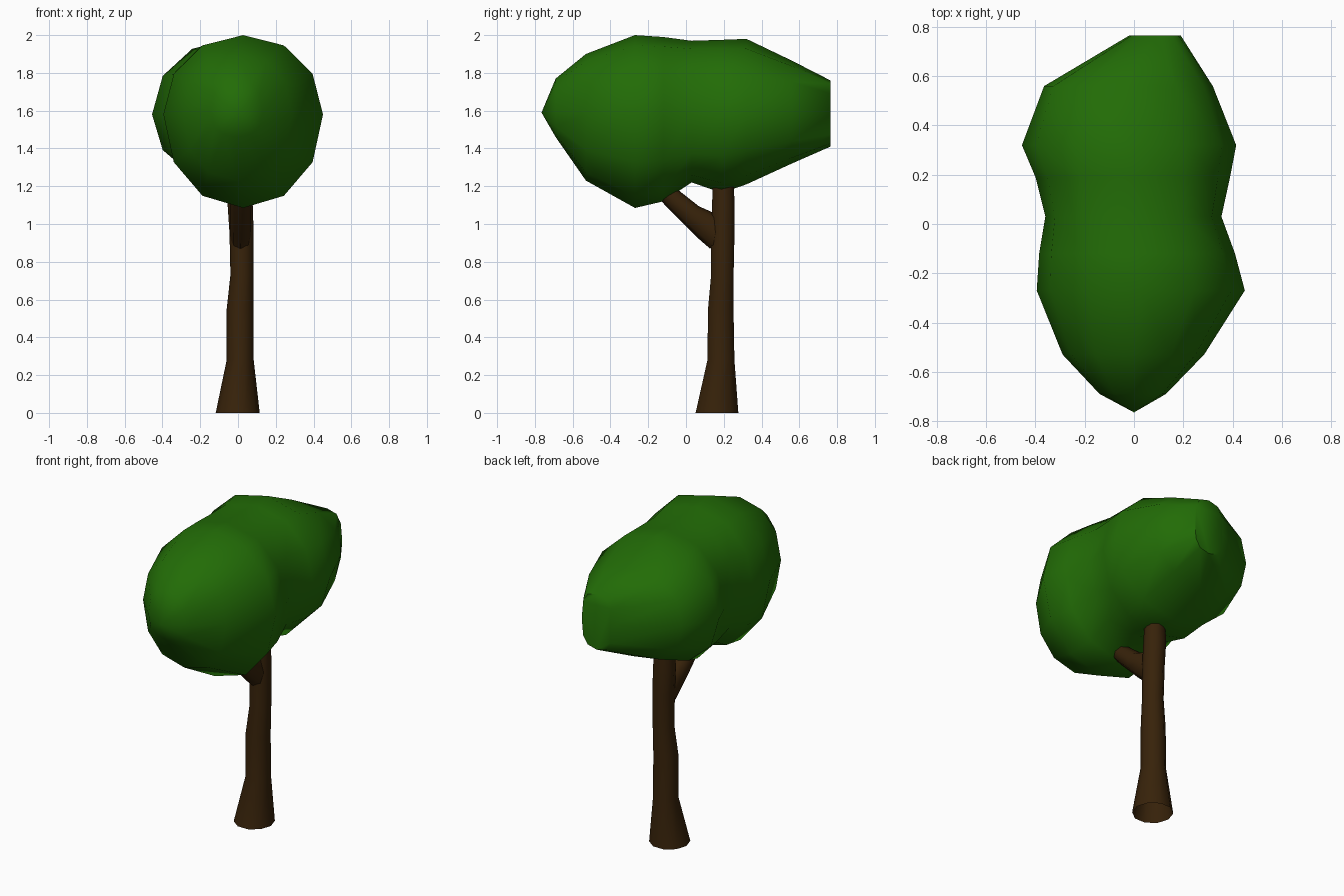
import bpy, bmesh, math
from mathutils import Vector

if "Cube" in bpy.data.objects:
    bpy.data.objects.remove(bpy.data.objects["Cube"])


def material(name, rgb):
    m = bpy.data.materials.new(name)
    m.diffuse_color = (*rgb, 1)
    m.use_nodes = True
    m.node_tree.nodes["Principled BSDF"].inputs["Base Color"].default_value = m.diffuse_color
    return m


def loft(name, rings, mat, angle, capped=True):
    """Skin a list of equal-length point rings and smooth; optionally cap the ends."""
    bm = bmesh.new()
    rows = [[bm.verts.new(p) for p in ring] for ring in rings]
    n = len(rows[0])
    for a, b in zip(rows, rows[1:]):
        for i in range(n):
            j = (i + 1) % n
            bm.faces.new((a[i], a[j], b[j], b[i]))
    if capped:
        bm.faces.new(rows[0])
        bm.faces.new(rows[-1])
    bmesh.ops.remove_doubles(bm, verts=bm.verts, dist=0.0005)
    bmesh.ops.recalc_face_normals(bm, faces=bm.faces)
    me = bpy.data.meshes.new(name)
    bm.to_mesh(me)
    bm.free()
    ob = bpy.data.objects.new(name, me)
    bpy.context.collection.objects.link(ob)
    me.materials.append(mat)
    bpy.ops.object.select_all(action='DESELECT')
    ob.select_set(True)
    bpy.context.view_layer.objects.active = ob
    bpy.ops.object.shade_smooth_by_angle(angle=math.radians(angle))
    return ob


def angles(n):
    return [2 * math.pi * i / n for i in range(n)]


def power(v, e):
    return math.copysign(abs(v) ** e, v) if abs(v) > 1e-6 else 0.0


green = material("leaf green", (0.016, 0.150, 0.002))
brown = material("bark brown", (0.038, 0.016, 0.003))

# Foliage: two merged lobes, lofted front to back
# (y, x left, x right, z bottom, z widest, z top, roundness: below 1 is fuller)
stations = [
    (-0.765, 0.00, 0.00, 1.59, 1.59, 1.59, 1.0),
    (-0.69, -0.14, 0.13, 1.46, 1.59, 1.77, 0.85),
    (-0.53, -0.29, 0.285, 1.23, 1.58, 1.90, 0.9),
    (-0.27, -0.395, 0.45, 1.085, 1.58, 2.00, 0.97),
    (-0.12, -0.385, 0.41, 1.12, 1.58, 1.99, 0.92),
    (0.03, -0.36, 0.355, 1.22, 1.58, 1.97, 0.8),
    (0.19, -0.40, 0.39, 1.165, 1.58, 1.975, 0.92),
    (0.32, -0.455, 0.415, 1.21, 1.58, 1.98, 0.97),
    (0.56, -0.365, 0.32, 1.32, 1.60, 1.865, 0.8),
    (0.765, -0.02, 0.19, 1.41, 1.58, 1.76, 0.7),
]
rings = []
for y, xl, xr, zb, zc, zt, e in stations:
    xc, rx = (xl + xr) / 2, (xr - xl) / 2
    ring = []
    for t in angles(12):
        c, s = power(math.cos(t), e), power(math.sin(t), e)
        ring.append((xc + rx * c, y, zc + s * (zt - zc if s > 0 else zc - zb)))
    rings.append(ring)
loft("foliage", rings, green, 60)

# Trunk: open tube with flared foot and slight wobble (z, x min, x max, y min, y max)
trunk = [
    (0.00, -0.118, 0.115, 0.045, 0.283),
    (0.28, -0.06, 0.083, 0.11, 0.26),
    (0.55, -0.06, 0.083, 0.113, 0.255),
    (0.73, -0.04, 0.083, 0.13, 0.255),
    (0.95, -0.045, 0.083, 0.13, 0.26),
    (1.10, -0.055, 0.078, 0.135, 0.26),
    (1.25, -0.05, 0.07, 0.14, 0.255),
]
loft("trunk", [[((a + b) / 2 + (b - a) / 2 * math.cos(t),
                 (c + d) / 2 + (d - c) / 2 * math.sin(t), z)
                for t in angles(10)] for z, a, b, c, d in trunk], brown, 50, capped=False)

# Branch: slightly flattened tube rising forward into the front lobe (y, z, radius)
path = [(0.18, 0.93, 0.08), (0.11, 0.99, 0.08), (0.03, 1.045, 0.062),
        (-0.06, 1.125, 0.055), (-0.15, 1.21, 0.045)]
rings = []
for k, (y, z, r) in enumerate(path):
    p, q = path[max(k - 1, 0)], path[min(k + 1, len(path) - 1)]
    d = Vector((0, q[0] - p[0], q[1] - p[1])).normalized()
    up = Vector((0, -d.z, d.y))
    w = min(r, 0.056)
    rings.append([Vector((0.014 + w * math.cos(t), y, z)) + up * r * math.sin(t)
                  for t in angles(8)])
loft("branch", rings, brown, 60, capped=False)
